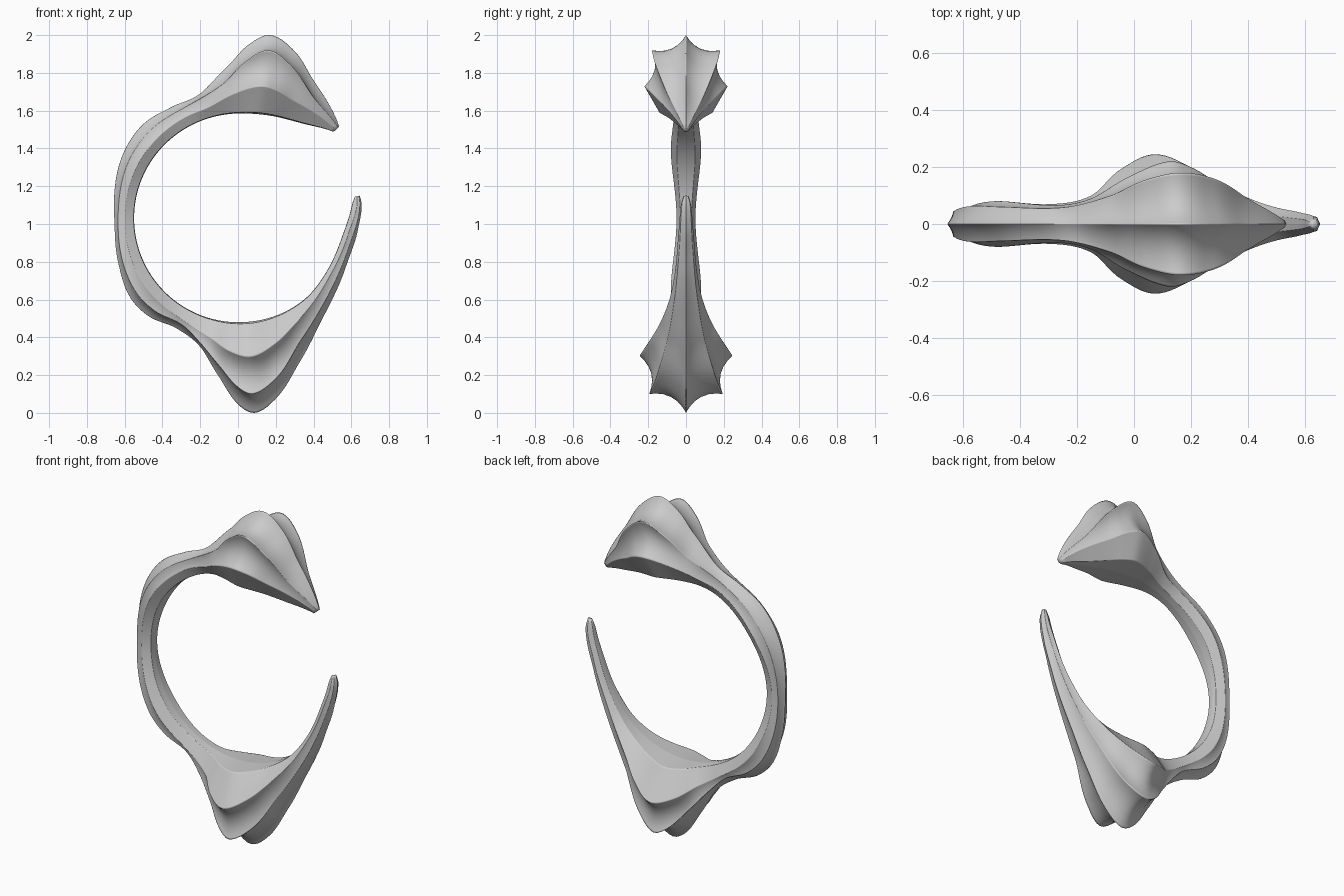
import bpy, bmesh, math
from mathutils import Vector

old = bpy.data.objects.get("Cube")
if old:
    bpy.data.objects.remove(old, do_unlink=True)

CENTRE_Z = 1.03      # centre of the round opening
STATIONS = 240       # cross-sections along the sweep
STEPS = 8            # divisions between neighbouring ridges

# Ridge rails as (x, z, half width), running from upper tip to lower tip
crest = [(.536, 1.515, 0), (.4, 1.76, 0), (.3, 1.915, 0), (.17, 2, 0), (.05, 1.945, 0),
         (-.05, 1.84, 0), (-.2, 1.69, 0), (-.35, 1.62, 0), (-.5, 1.53, 0), (-.6, 1.39, 0),
         (-.655, 1.03, 0), (-.635, .8, 0), (-.57, .61, 0), (-.47, .51, 0), (-.33, .45, 0),
         (-.2, .35, 0), (-.1, .19, 0), (0, .045, 0), (.09, 0, 0), (.2, .075, 0),
         (.33, .275, 0), (.45, .505, 0), (.57, .77, 0), (.635, .97, 0), (.655, 1.1, 0),
         (.645, 1.15, 0)]
shoulder = [(.53, 1.51, .012), (.4, 1.67, .09), (.28, 1.84, .16), (.16, 1.92, .18),
            (.04, 1.86, .155), (-.08, 1.74, .1), (-.25, 1.635, .058), (-.47, 1.49, .06),
            (-.57, 1.35, .063), (-.635, 1.03, .044), (-.54, .64, .063), (-.44, .54, .063),
            (-.3, .47, .06), (-.2, .37, .078), (-.1, .25, .12), (0, .135, .175),
            (.08, .1, .195), (.2, .18, .16), (.33, .38, .1), (.47, .61, .06),
            (.58, .86, .036), (.645, 1.1, .022), (.64, 1.15, .01)]
side = [(.52, 1.495, .014), (.3, 1.65, .14), (.2, 1.71, .2), (.12, 1.73, .22),
        (-.02, 1.69, .165), (-.15, 1.62, .09), (-.27, 1.57, .066), (-.49, 1.38, .08),
        (-.6, 1.03, .05), (-.49, .67, .08), (-.29, .49, .07), (-.15, .4, .1),
        (-.05, .33, .19), (.07, .3, .245), (.2, .37, .2), (.3, .47, .14),
        (.41, .6, .088), (.5, .75, .058), (.585, .95, .04), (.63, 1.1, .027), (.63, 1.15, .013)]
inner = [(.508, 1.487, 0), (.35, 1.53, 0), (.2, 1.568, 0), (0, 1.585, 0), (-.55, 1.03, 0),
         (0, .48, 0), (.35, .6, 0), (.47, .75, 0), (.55, .93, 0), (.603, 1.1, 0), (.62, 1.15, 0)]


def polar(rail):
    """Turn a rail into (angle, radius, half width) keys."""
    keys, last = [], 0
    for x, z, w in rail:
        a = math.atan2(z - CENTRE_Z, x)
        while a < last:
            a += math.tau
        last = a
        keys.append((a, math.hypot(x, z - CENTRE_Z), w))
    return keys


def sample(keys, a):
    """Smooth interpolation of half width and radius at an angle."""
    n = len(keys) - 1
    a = min(max(a, keys[0][0]), keys[n][0])
    i = next((k for k in range(n) if a <= keys[k + 1][0]), n - 1)

    def slope(k, c):
        lo, hi = max(k - 1, 0), min(k + 1, n)
        return (keys[hi][c] - keys[lo][c]) / (keys[hi][0] - keys[lo][0])

    h = keys[i + 1][0] - keys[i][0]
    t = (a - keys[i][0]) / h
    out = []
    for c in (1, 2):
        p, q = keys[i][c], keys[i + 1][c]
        out.append(p * (1 + 2 * t) * (1 - t) ** 2 + q * t * t * (3 - 2 * t)
                   + h * t * (1 - t) * (slope(i, c) * (1 - t) - slope(i + 1, c) * t))
    return Vector((out[1], out[0]))


def span(p, q, hollow):
    """Arc between two ridges, denser near them, leaving out its end point."""
    d = q - p
    bend = Vector((d.y, -d.x)) * 4 * hollow * min(.18, d.length)
    steps = [(1 - math.cos(math.pi * k / STEPS)) / 2 for k in range(STEPS)]
    return [p + d * t + bend * t * (1 - t) for t in steps]


rails = [polar(r) for r in (crest, shoulder, side, inner)]


def section(a, share):
    """Closed cross-section at one angle; share sets the width facing the opening."""
    c, s, e, i = [sample(r, a) for r in rails]
    corner = Vector((e.x * share, i.y + (e.y - i.y) * .05))
    half = span(c, s, 1) + span(s, e, 1) + span(e, corner, 0) + span(corner, i, 0) + [i]
    loop = half + [Vector((-p.x, p.y)) for p in half[-2:0:-1]]
    return [Vector((p.y * math.cos(a), p.x, CENTRE_Z + p.y * math.sin(a))) for p in loop]


# Sweep the sections round the opening
bm = bmesh.new()
start, end = rails[0][0][0], rails[0][-1][0]
rings = []
for k in range(STATIONS + 1):
    t = k / STATIONS
    pts = section(start + (end - start) * t, .65 - .15 * t)
    rings.append([bm.verts.new(p) for p in pts])
for r0, r1 in zip(rings, rings[1:]):
    for j in range(len(r0)):
        m = (j + 1) % len(r0)
        bm.faces.new((r0[j], r0[m], r1[m], r1[j]))

# Close both tips
bm.faces.new(rings[0])
bm.faces.new(rings[-1])
bmesh.ops.recalc_face_normals(bm, faces=bm.faces)
for f in bm.faces:
    f.smooth = True

mesh = bpy.data.meshes.new("ridged_open_ring")
bm.to_mesh(mesh)
bm.free()
ring = bpy.data.objects.new("ridged_open_ring", mesh)
bpy.context.collection.objects.link(ring)

mat = bpy.data.materials.new("light_grey")
mat.use_nodes = True
grey = (.6, .6, .6, 1)
mat.diffuse_color = grey
mat.node_tree.nodes["Principled BSDF"].inputs["Base Color"].default_value = grey
mesh.materials.append(mat)
